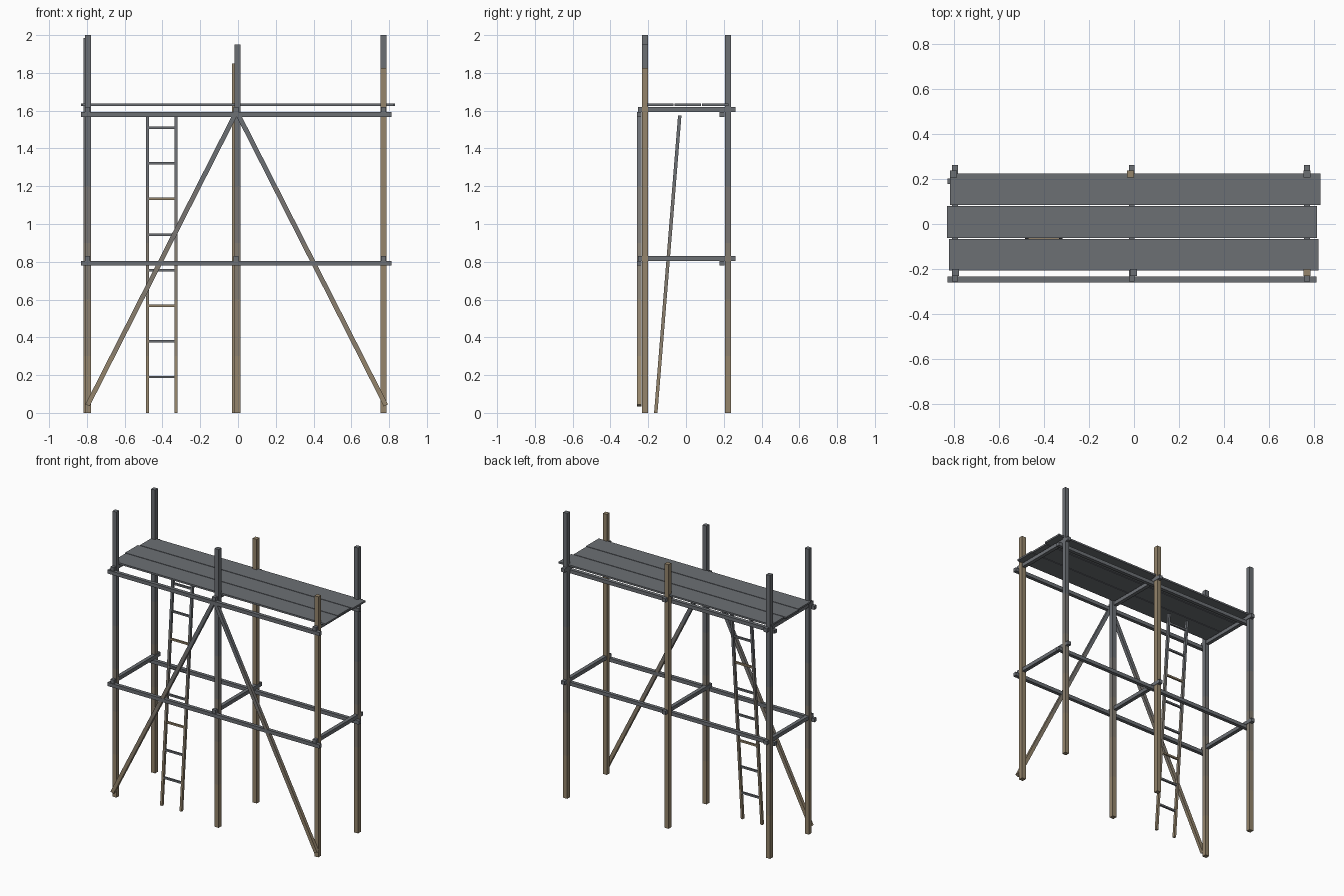
import bpy, bmesh
from mathutils import Vector, Matrix

if "Cube" in bpy.data.objects:
    bpy.data.objects.remove(bpy.data.objects["Cube"])

GREY, BROWN = Vector((0.15, 0.16, 0.175)), Vector((0.30, 0.235, 0.15))
TONES = []
for i in range(5):
    m = bpy.data.materials.new("timber_tone_%d" % i)
    m.diffuse_color = (*BROWN.lerp(GREY, i / 4), 1)
    m.use_nodes = True
    m.node_tree.nodes["Principled BSDF"].inputs["Base Color"].default_value = m.diffuse_color
    TONES.append(m)


def beam(name, a, b, w, d, tone="grey"):
    """Square timber from a to b; w and d are the section sizes (d is along y where possible)."""
    a, b = Vector(a), Vector(b)
    axis = (b - a).normalized()
    ref = Vector((0, 0, 1)) if abs(axis.y) > 0.9 else Vector((0, 1, 0))
    side = ref.cross(axis).normalized()
    up = axis.cross(side)
    rot = Matrix((side, up, axis)).transposed().to_4x4()
    bm = bmesh.new()
    bmesh.ops.create_cube(bm, size=1)
    bmesh.ops.scale(bm, vec=(w, d, (b - a).length), verts=bm.verts)
    bmesh.ops.transform(bm, matrix=Matrix.Translation((a + b) / 2) @ rot, verts=bm.verts)
    if tone == "fade":
        # weathered bands: brown at the foot turning grey higher up
        for i in range(1, 5):
            bmesh.ops.bisect_plane(bm, geom=bm.verts[:] + bm.edges[:] + bm.faces[:],
                                   plane_co=(0, 0, i * 0.3), plane_no=(0, 0, 1))
    for f in bm.faces:
        z = f.calc_center_median().z
        f.material_index = {"grey": 4, "brown": 0}.get(tone, min(4, int(z / 0.3)))
    me = bpy.data.meshes.new(name)
    for m in TONES:
        me.materials.append(m)
    bm.to_mesh(me)
    bm.free()
    ob = bpy.data.objects.new(name, me)
    bpy.context.collection.objects.link(ob)
    return ob


# Uprights: name, x, y, height, tone
for name, x, y, h, tone in [
    ("front_post_left", -0.795, -0.217, 2.0, "fade"),
    ("front_post_middle", -0.003, -0.217, 1.95, "fade"),
    ("front_post_right", 0.770, -0.217, 1.825, "brown"),
    ("back_post_left", -0.803, 0.222, 1.985, "fade"),
    ("back_post_middle", -0.015, 0.222, 1.85, "brown"),
    ("back_post_right", 0.770, 0.222, 2.0, "fade"),
]:
    beam(name, (x, y, 0), (x, y, h), 0.031, 0.031, tone)

# Long rails and cross rails on two levels
for level, z in (("lower", 0.792), ("upper", 1.580)):
    for side, y in (("front", -0.247), ("back", 0.191)):
        beam(f"{level}_{side}_rail", (-0.83, y, z), (0.812, y, z), 0.025, 0.025)
    for side, x in (("left", -0.797), ("middle", -0.010), ("right", 0.771)):
        beam(f"{level}_cross_rail_{side}", (x, -0.255, z + 0.026), (x, 0.262, z + 0.026), 0.026, 0.026)

# Front diagonal braces
for side, x0, x1 in (("left", -0.797, -0.012), ("right", 0.783, -0.002)):
    beam(f"front_brace_{side}", (x0, -0.247, 0.04), (x1, -0.247, 1.585), 0.025, 0.023, "fade")

# Deck planks
for name, x0, x1, y in (("back", -0.820, 0.830, 0.155),
                        ("middle", -0.832, 0.815, 0.009),
                        ("front", -0.824, 0.822, -0.137)):
    beam(f"deck_plank_{name}", (x0, y, 1.631), (x1, y, 1.631), 0.012, 0.141)

# Leaning ladder
Y0, Y1, TOP = -0.160, -0.033, 1.575
for side, x in (("left", -0.478), ("right", -0.327)):
    beam(f"ladder_rail_{side}", (x, Y0, 0), (x, Y1, TOP), 0.016, 0.018, "fade")
for i in range(8):
    z = 0.19 + i * 0.1885
    y = Y0 + (Y1 - Y0) * z / TOP
    beam(f"ladder_rung_{i + 1}", (-0.478, y, z), (-0.327, y, z), 0.013, 0.013,
         "brown" if i in (2, 5) else "grey")
